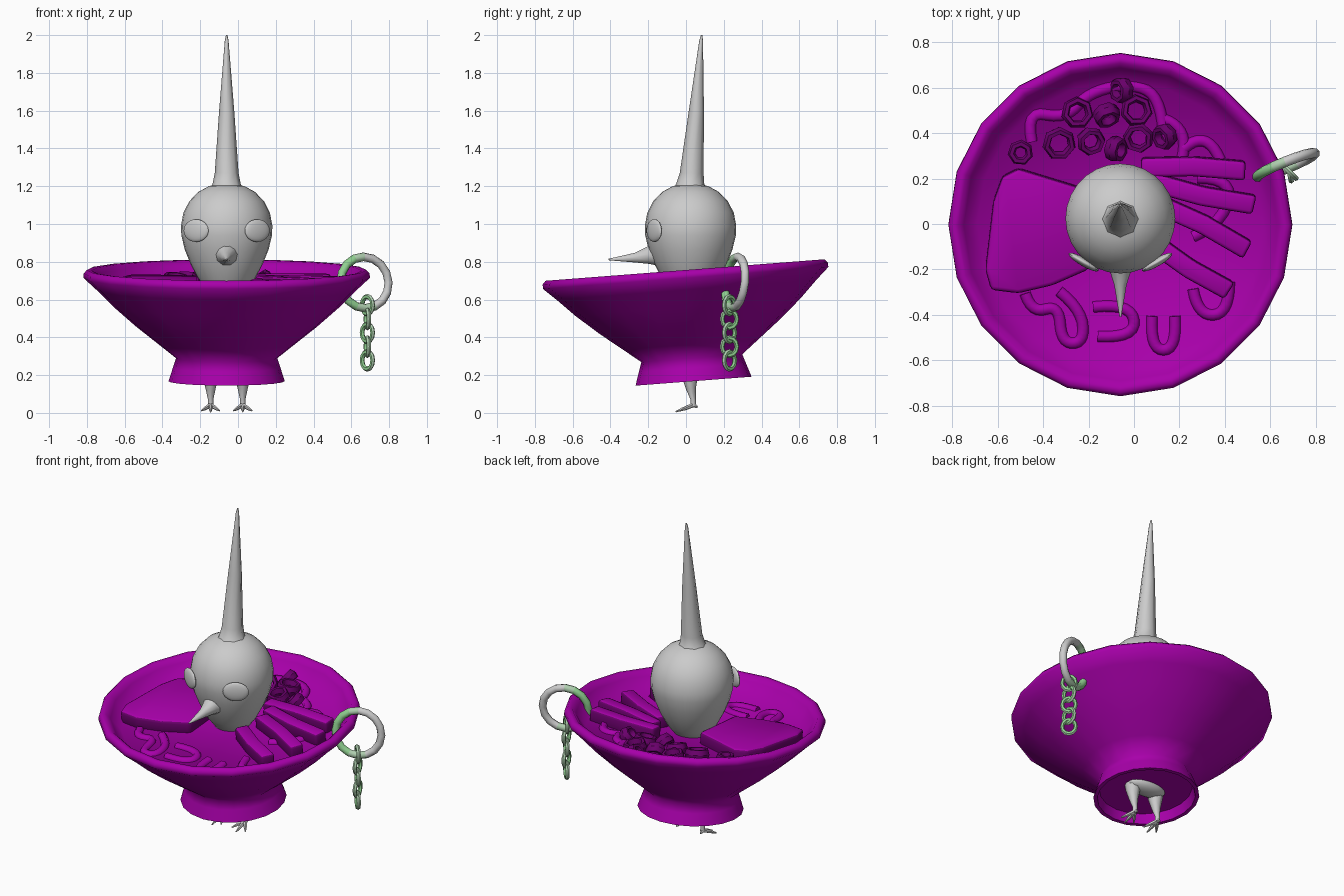
import bpy, bmesh, random
from math import radians, sin, cos, pi, atan2, degrees
from mathutils import Vector, Matrix

if "Cube" in bpy.data.objects:
    bpy.data.objects.remove(bpy.data.objects["Cube"], do_unlink=True)
random.seed(4)


def material(name, color):
    m = bpy.data.materials.new(name)
    m.use_nodes = True
    m.diffuse_color = (*color, 1)
    bsdf = next(n for n in m.node_tree.nodes if n.type == "BSDF_PRINCIPLED")
    bsdf.inputs["Base Color"].default_value = (*color, 1)
    return m


PURPLE = material("purple", (0.39, 0.0, 0.4))
DARK = material("dark purple", (0.15, 0.0, 0.155))
GRAY = material("light gray", (0.6, 0.6, 0.6))
GREEN = material("soft green", (0.28, 0.63, 0.28))
PALE = material("pale green", (0.43, 0.62, 0.43))

# The bowl and everything in it leans slightly forward
TILT = Matrix.Translation((0, 0.04, 0.168)) @ Matrix.Rotation(radians(4.4), 4, "X")
CX = -0.06
BROTH = 0.48


def smooth(obj, angle=50):
    bpy.ops.object.select_all(action="DESELECT")
    obj.select_set(True)
    bpy.context.view_layer.objects.active = obj
    bpy.ops.object.shade_smooth_by_angle(angle=radians(angle))


def finish(name, bm, mat, matrix=None, angle=50):
    bmesh.ops.recalc_face_normals(bm, faces=bm.faces)
    mesh = bpy.data.meshes.new(name)
    bm.to_mesh(mesh)
    bm.free()
    obj = bpy.data.objects.new(name, mesh)
    bpy.context.collection.objects.link(obj)
    mesh.materials.append(mat)
    if matrix:
        obj.matrix_world = matrix
    smooth(obj, angle)
    return obj


def paint(obj, mat, rule):
    """Give every face that meets the rule a second colour."""
    obj.data.materials.append(mat)
    slot = len(obj.data.materials) - 1
    for face in obj.data.polygons:
        if rule(face):
            face.material_index = slot


def loft(name, rings, sides, mat, axis=(0, 0, 1), matrix=None, angle=50):
    """Skin circles given as (center, radius), all facing along one axis."""
    turn = Vector((0, 0, 1)).rotation_difference(Vector(axis))
    bm = bmesh.new()
    loops = []
    for center, r in rings:
        loops.append([bm.verts.new(Vector(center) + turn @ Vector(
            (r * cos(2 * pi * i / sides), r * sin(2 * pi * i / sides), 0)))
            for i in range(sides)])
    for a, b in zip(loops, loops[1:]):
        for i in range(sides):
            j = (i + 1) % sides
            bm.faces.new((a[i], a[j], b[j], b[i]))
    bm.faces.new(loops[0])
    bm.faces.new(loops[-1])
    return finish(name, bm, mat, matrix, angle)


def lathe(name, profile, sides, mat, matrix=None, angle=50):
    return loft(name, [((CX, 0, z), r) for r, z in profile], sides, mat,
                matrix=matrix, angle=angle)


def slab(name, outline, low, high, bevel):
    """Rounded flat piece of food with dark sides."""
    bm = bmesh.new()
    face = bm.faces.new([bm.verts.new((x, y, low)) for x, y in outline])
    top = bmesh.ops.extrude_face_region(bm, geom=[face])["geom"]
    verts = [v for v in top if isinstance(v, bmesh.types.BMVert)]
    bmesh.ops.translate(bm, vec=(0, 0, high - low), verts=verts)
    bmesh.ops.bevel(bm, geom=bm.edges[:], offset=bevel, segments=2,
                    profile=0.5, affect="EDGES")
    obj = finish(name, bm, PURPLE, TILT)
    paint(obj, DARK, lambda f: abs(f.normal.z) < 0.6)


def torus(name, major, minor, segments, sides, matrix, mat):
    bpy.ops.mesh.primitive_torus_add(major_radius=major, minor_radius=minor,
                                     major_segments=segments, minor_segments=sides)
    obj = bpy.context.object
    obj.name = name
    obj.matrix_world = matrix
    obj.data.materials.append(mat)
    smooth(obj)
    return obj


def ball(name, center, scale, turn, mat):
    bm = bmesh.new()
    bmesh.ops.create_uvsphere(bm, u_segments=20, v_segments=12, radius=1)
    matrix = (Matrix.Translation(center) @ Matrix.Rotation(turn, 4, "Z")
              @ Matrix.Diagonal((*scale, 1)))
    bmesh.ops.transform(bm, matrix=matrix, verts=bm.verts)
    return finish(name, bm, mat)


# Bowl: hollow foot, flared wall, rounded rim, broth surface
lathe("bowl", [(0.01, 0.06), (0.27, 0.06), (0.285, 0), (0.308, 0), (0.285, 0.07),
               (0.268, 0.122), (0.36, 0.195), (0.48, 0.29), (0.6, 0.395),
               (0.69, 0.485), (0.758, 0.548), (0.757, 0.572), (0.74, 0.59),
               (0.715, 0.587), (0.69, 0.56), (0.63, BROTH), (0.01, BROTH)],
      20, PURPLE, TILT, 75)

# Large flat slice
slab("flat_slice", [(-0.51, 0.245), (-0.2, 0.15), (-0.2, -0.2), (-0.36, -0.27),
                    (-0.51, -0.305), (-0.63, -0.29), (-0.655, -0.2),
                    (-0.62, 0.1), (-0.58, 0.21)], 0.46, 0.55, 0.018)

# Four sticks fanned out beside the head
for n, (start, end) in enumerate([((0.03, 0.25), (0.49, 0.235)),
                                  ((0.08, 0.185), (0.53, 0.085)),
                                  ((0.1, 0.09), (0.5, -0.115)),
                                  ((0.08, -0.08), (0.42, -0.295))]):
    a, b = Vector(start), Vector(end)
    side = (b - a).orthogonal().normalized() * 0.042
    mid = (a + b) / 2 + side.normalized() * 0.012 * (-1) ** n
    slab(f"stick_{n + 1}", [a + side, mid + side, b + side,
                            b - side, mid - side, a - side], 0.46, 0.55, 0.015)

# Chopped onion rings piled at the back
for n, (x, y, r, lean) in enumerate([(-0.5, 0.315, 0.04, 0), (-0.33, 0.355, 0.058, 0.2),
                                     (-0.25, 0.49, 0.055, 0.2), (-0.19, 0.365, 0.048, 0.3),
                                     (-0.12, 0.48, 0.045, 0.9), (0.01, 0.5, 0.055, 0.2),
                                     (0.02, 0.38, 0.052, 0.2), (0.135, 0.385, 0.042, 0.8),
                                     (-0.055, 0.59, 0.042, 0.9), (-0.08, 0.33, 0.042, 1)]):
    place = (TILT @ Matrix.Translation((x, y, BROTH + 0.028))
             @ Matrix.Rotation(random.uniform(0, 2 * pi), 4, "Z")
             @ Matrix.Rotation(lean, 4, "X") @ Matrix.Diagonal((1, 1, 2, 1)))
    torus(f"onion_ring_{n + 1}", r, 0.017, 7, 6, place, DARK)

# Noodles half sunk in the broth
noodles = [
    [(-0.48, -0.31), (-0.45, -0.4), (-0.33, -0.36), (-0.32, -0.53),
     (-0.22, -0.53), (-0.23, -0.38), (-0.33, -0.3)],
    [(-0.18, -0.37), (-0.01, -0.35), (0.01, -0.51), (-0.16, -0.5)],
    [(0.08, -0.41), (0.07, -0.56), (0.19, -0.56), (0.18, -0.41)],
    [(0.26, -0.29), (0.28, -0.41), (0.42, -0.4), (0.42, -0.26)],
    [(0.22, 0.33), (0.32, 0.42), (0.38, 0.28)],
    [(-0.45, 0.36), (-0.48, 0.5), (-0.3, 0.46), (-0.2, 0.58), (0, 0.62),
     (0.12, 0.55), (0.13, 0.4)],
    [(0.13, 0.46), (0.25, 0.42), (0.21, 0.28)],
    [(0.28, 0.2), (0.44, 0.2), (0.39, 0), (0.26, -0.06)],
]
for n, path in enumerate(noodles):
    curve = bpy.data.curves.new("noodle", "CURVE")
    curve.dimensions = "3D"
    curve.bevel_depth = 0.028
    curve.bevel_resolution = 1
    curve.use_fill_caps = True
    spline = curve.splines.new("NURBS")
    spline.points.add(len(path) - 1)
    for point, (x, y) in zip(spline.points, path):
        point.co = (x, y, BROTH - 0.006, 1)
    spline.order_u = 3
    spline.use_endpoint_u = True
    spline.resolution_u = 5
    curve.materials.append(PURPLE)
    obj = bpy.data.objects.new(f"noodle_{n + 1}", curve)
    obj.matrix_world = TILT
    bpy.context.collection.objects.link(obj)

# Bird head, horn and beak
lathe("head", [(0.01, 0.62), (0.1, 0.64), (0.145, 0.7), (0.19, 0.785), (0.222, 0.865),
               (0.24, 0.94), (0.242, 0.99), (0.229, 1.06), (0.198, 1.12),
               (0.15, 1.17), (0.095, 1.2), (0.01, 1.22)],
      28, GRAY, Matrix.Translation((0, 0.024, 0)))
loft("horn", [((CX, 0.02, 1.17), 0.105), ((CX, 0.022, 1.21), 0.075),
              ((CX, 0.03, 1.27), 0.063), ((CX, 0.055, 1.6), 0.04),
              ((CX, 0.08, 1.97), 0.01), ((CX, 0.083, 2.0), 0.004)], 8, GRAY, angle=60)
loft("beak", [((CX, -0.13, 0.848), 0.075), ((CX, -0.2, 0.836), 0.049),
              ((CX, -0.27, 0.822), 0.027), ((CX, -0.41, 0.812), 0.004)],
     10, GRAY, axis=(0, -1, 0))

# Lower body showing inside the bowl foot
ball("lower_body", (CX, 0.04, 0.23), (0.13, 0.065, 0.045), 0, GRAY)

# Eyes, legs and clawed feet on both sides
for label, s in (("left", 1), ("right", -1)):
    ball(f"{label}_eye", (CX + s * 0.162, -0.168, 0.965), (0.076, 0.018, 0.06),
         s * radians(30), GRAY)
    x = CX + s * 0.085
    loft(f"{label}_leg", [((x, 0.02, 0.25), 0.052), ((x, 0.02, 0.19), 0.042),
                          ((x, 0.025, 0.13), 0.027), ((x, 0.038, 0.07), 0.014),
                          ((x, 0.038, 0.035), 0.015)], 8, GRAY)
    ankle = Vector((x, 0.038, 0.042))
    for n, (dx, y, z) in enumerate([(-0.048, -0.03, 0.012), (0, -0.055, 0.006),
                                    (0.048, -0.03, 0.012), (0, 0.062, 0.03)]):
        tip = Vector((x + dx, y, z))
        loft(f"{label}_toe_{n + 1}", [(ankle, 0.013), (ankle.lerp(tip, 0.6), 0.01),
                                      (tip, 0.004)], 6, GRAY, axis=tip - ankle)

# Big ring through the rim, fading to green on the side near the bowl
u = Vector((0.927, 0.375, 0))
v = Vector((-0.04, 0.1, 0.99))
v = (v - u * v.dot(u)).normalized()
frame = Matrix((u, v, u.cross(v))).transposed().to_4x4()
ring = torus("big_ring", 0.137, 0.023, 16, 8,
             Matrix.Translation((0.67, 0.26, 0.69)) @ frame, GRAY)


def around(face):
    return degrees(atan2(face.center.y, face.center.x)) % 360


paint(ring, PALE, lambda f: 100 < around(f) < 295)
paint(ring, GREEN, lambda f: 120 < around(f) < 250)

# Hanging chain of twisted links, paler along the outer edge
for n in range(5):
    place = (Matrix.Translation((0.685, 0.23, 0.57 - 0.073 * n))
             @ Matrix.Rotation(radians(101 if n % 2 else 135), 4, "Z")
             @ Matrix.Rotation(radians(90), 4, "X") @ Matrix.Diagonal((0.95, 1.1, 1, 1)))
    link = torus(f"chain_link_{n + 1}", 0.042, 0.013, 12, 6, place, GREEN)
    paint(link, PALE, lambda f: f.center.xy.length > 0.047)
